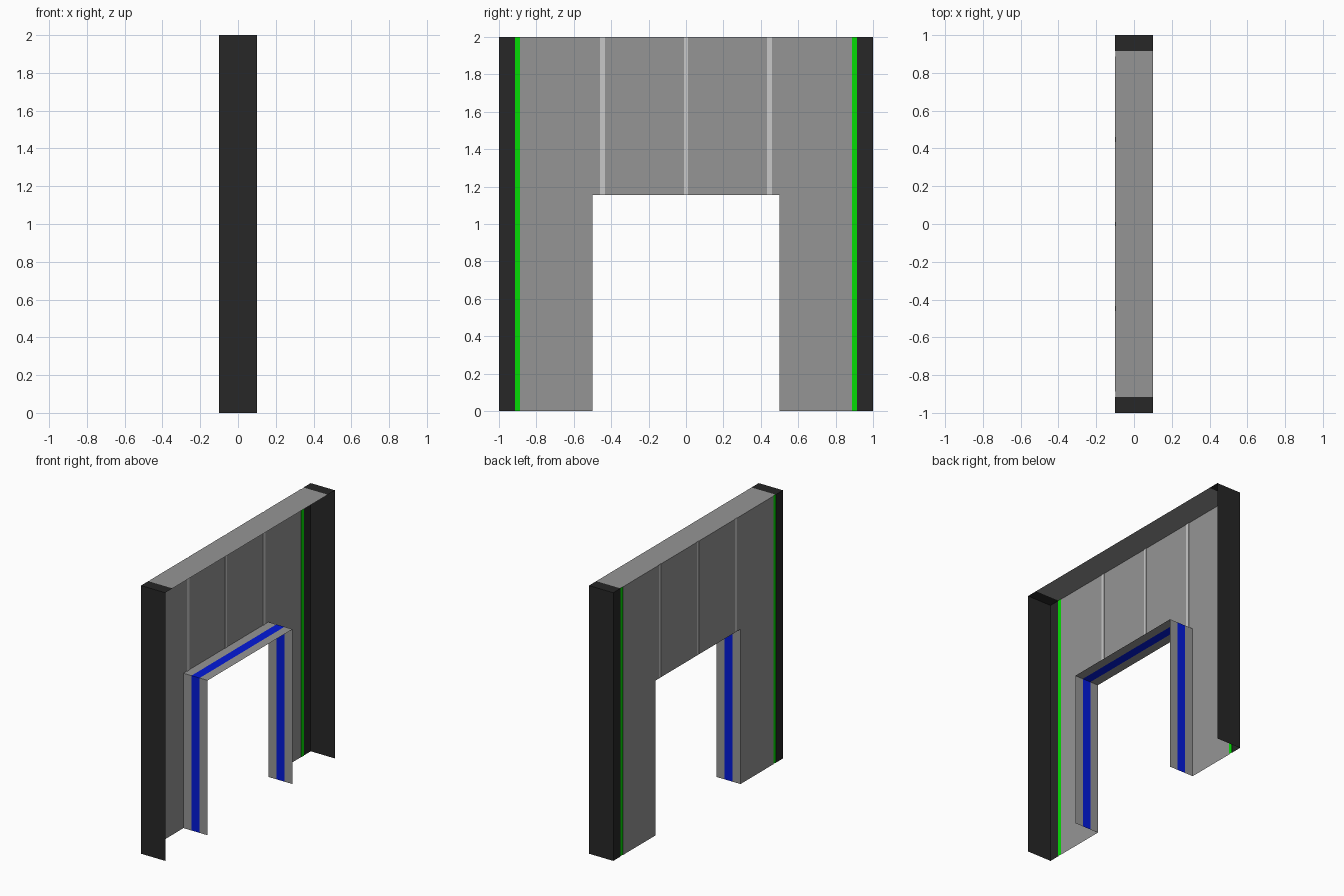
import bpy
import bmesh
from mathutils import Vector

if "Cube" in bpy.data.objects:
    bpy.data.objects.remove(bpy.data.objects["Cube"], do_unlink=True)


def material(name, rgb):
    m = bpy.data.materials.new(name)
    m.use_nodes = True
    m.diffuse_color = (*rgb, 1)
    m.node_tree.nodes["Principled BSDF"].inputs["Base Color"].default_value = (*rgb, 1)
    return m


GREY = material("wall grey", (0.3, 0.3, 0.3))
LIGHT = material("light grey", (0.58, 0.58, 0.58))
DARK = material("dark grey", (0.02, 0.02, 0.02))
GREEN = material("green accent", (0.001, 0.72, 0.001))
BLUE = material("blue accent", (0.001, 0.01, 0.7))

X, Y, Z = Vector((1, 0, 0)), Vector((0, 1, 0)), Vector((0, 0, 1))
HALF_X, TOP, DOOR_Y, DOOR_Z = 0.1, 2.0, 0.5, 1.155
GROOVE = 0.003       # depth of the vertical grooves
STRIPE = HALF_X / 3  # half width of the frame stripe


def build(name, mat, sheets):
    """Thin sheets (corner, edge, edge), mirrored across the middle of the wall."""
    bm = bmesh.new()
    for corner, u, v in sheets:
        p = Vector(corner)
        bm.faces.new([bm.verts.new(q) for q in (p, p + u, p + u + v, p + v)])
    bmesh.ops.remove_doubles(bm, verts=bm.verts, dist=0.0001)
    me = bpy.data.meshes.new(name)
    bm.to_mesh(me)
    bm.free()
    me.materials.append(mat)
    ob = bpy.data.objects.new(name, me)
    bpy.context.collection.objects.link(ob)
    mirror = ob.modifiers.new("mirror", "MIRROR")
    mirror.use_axis = (False, True, False)


def wall(y0, y1, depth=0):
    """Vertical sheet of the wall between two positions, stopping above the doorway."""
    low = DOOR_Z if y1 <= DOOR_Y else 0
    return ((depth - HALF_X, y0, low), Z * (TOP - low), Y * (y1 - y0))


def cover(y0, y1, depth=0):
    """Piece of the top sheet between two positions."""
    return ((depth - HALF_X, y0, TOP), X * (2 * HALF_X - depth), Y * (y1 - y0))


def groove(y0, y1):
    """Floor and sides of a shallow vertical groove."""
    low = DOOR_Z if y1 <= DOOR_Y else 0
    sides = [((-HALF_X, y, low), Z * (TOP - low), X * GROOVE) for y in (y0, y1) if y > 0]
    return [wall(y0, y1, GROOVE)] + sides


# Wall panels, with grooved strips between them
panels = [(0.011, 0.433), (0.46, DOOR_Y), (DOOR_Y, 0.888)]
seams = [(0, 0.011), (0.433, 0.46)]
accent = (0.888, 0.915)
build("wall_panels", GREY, [wall(*p) for p in panels])
build("seam_strips", LIGHT, [q for s in seams for q in groove(*s)])
build("accent_strips", GREEN, groove(*accent))

# Top sheet
build("top_cover", GREY, [cover(*p) for p in panels]
      + [cover(*s, GROOVE) for s in seams + [accent]])

# Dark end posts: end face, wall return and top corner
build("end_posts", DARK, [((-HALF_X, 1, 0), Z * TOP, X * 2 * HALF_X),
                          wall(accent[1], 1), cover(accent[1], 1)])


# Doorway lining in three bands
def lining(x0, x1):
    w = X * (x1 - x0)
    return [((x0, DOOR_Y, 0), w, Z * DOOR_Z), ((x0, 0, DOOR_Z), Y * DOOR_Y, w)]


build("door_lining", GREY, lining(-HALF_X, -STRIPE) + lining(STRIPE, HALF_X))
build("door_stripe", BLUE, lining(-STRIPE, STRIPE))
